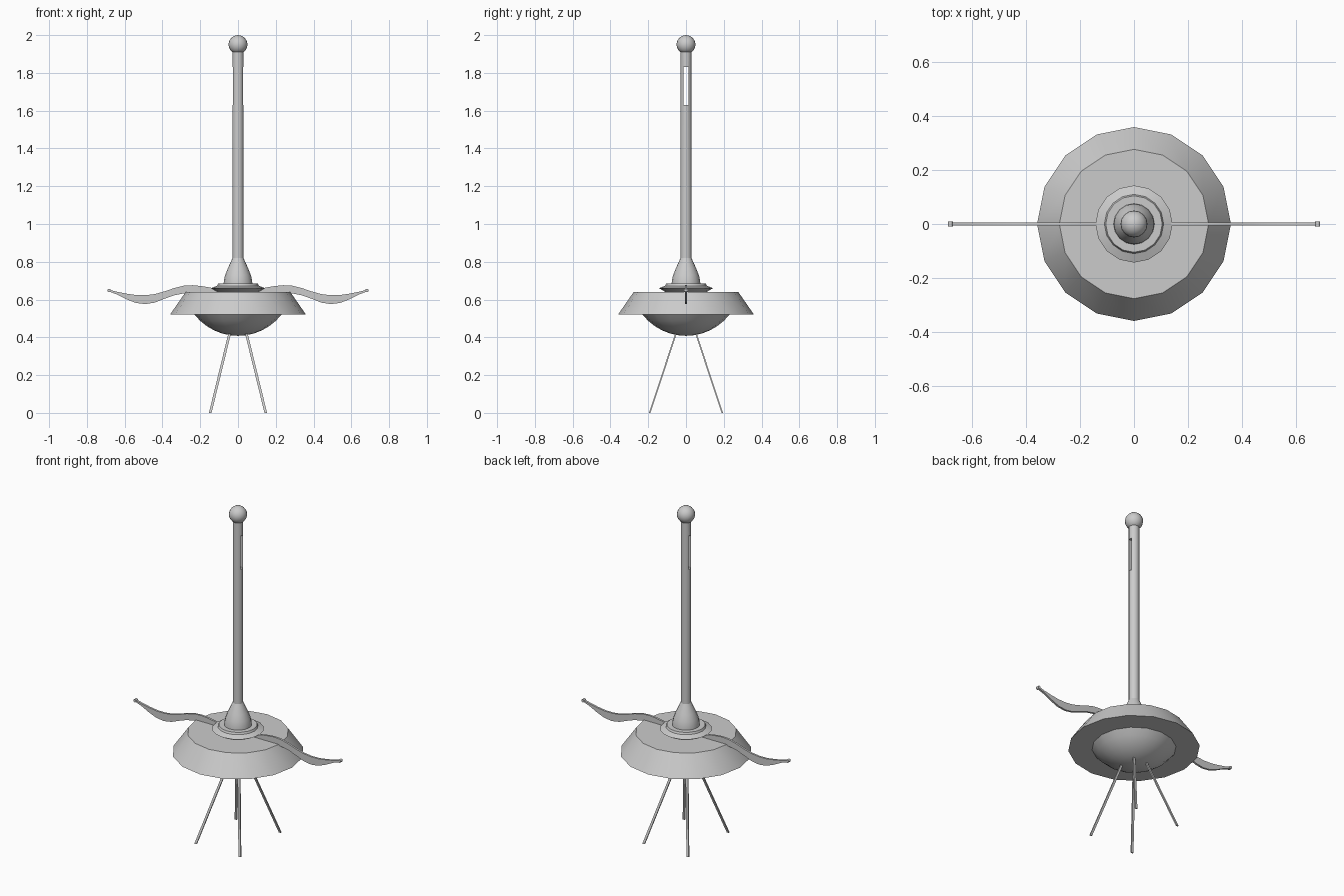
import bpy, bmesh, math
from mathutils import Vector

if "Cube" in bpy.data.objects:
    bpy.data.objects.remove(bpy.data.objects["Cube"])


def make_object(name, bm, smooth=True):
    bmesh.ops.remove_doubles(bm, verts=bm.verts, dist=1e-5)
    bmesh.ops.recalc_face_normals(bm, faces=bm.faces)
    mesh = bpy.data.meshes.new(name)
    bm.to_mesh(mesh)
    bm.free()
    obj = bpy.data.objects.new(name, mesh)
    bpy.context.collection.objects.link(obj)
    bpy.ops.object.select_all(action='DESELECT')
    obj.select_set(True)
    bpy.context.view_layer.objects.active = obj
    if smooth:
        bpy.ops.object.shade_smooth_by_angle(angle=math.radians(32))
    return obj


def lathe(name, profile, sides=16):
    """Revolve (radius, z) points around the z axis."""
    bm = bmesh.new()
    verts = [bm.verts.new((r, 0, z)) for r, z in profile]
    edges = [bm.edges.new(pair) for pair in zip(verts, verts[1:])]
    bmesh.ops.spin(bm, geom=verts + edges, cent=(0, 0, 0), axis=(0, 0, 1),
                   angle=math.tau, steps=sides, use_duplicate=False)
    return make_object(name, bm)


def prism(name, bottom, top, hx, hy):
    """Rectangular bar between two points with level ends."""
    bm = bmesh.new()
    bmesh.ops.create_cube(bm, size=2)
    for v in bm.verts:
        c = Vector(top if v.co.z > 0 else bottom)
        v.co = c + Vector((v.co.x * hx, v.co.y * hy, 0))
    return make_object(name, bm, False)


# Saucer body with flat top and underside
lathe("saucer_body", [(0, 0.64), (0.277, 0.64), (0.36, 0.52), (0.22, 0.52), (0, 0.52)])

# Shallow dome beneath the saucer (spherical cap)
rim, depth = 0.23, 0.112
R = (rim**2 + depth**2) / (2 * depth)
half = math.asin(rim / R)
lathe("belly_dome", [(R * math.sin(half * i / 6), 0.408 + R - R * math.cos(half * i / 6))
                     for i in range(7)])

# Flared collar ring on top of the saucer
lathe("collar_ring", [(0, 0.635), (0.10, 0.635), (0.143, 0.66), (0.11, 0.673),
                      (0.105, 0.685), (0, 0.685)])

# Bell-shaped mast foot
lathe("mast_foot", [(0, 0.68), (0.076, 0.68), (0.075, 0.70), (0.068, 0.73),
                    (0.054, 0.765), (0.038, 0.80), (0.029, 0.82), (0, 0.82)])

# Tall mast with a slot cut through it sideways
mast = lathe("mast", [(0, 0.75), (0.029, 0.75), (0.029, 1.925), (0, 1.925)])
cutter = prism("slot_cutter", (0, 0, 1.63), (0, 0, 1.83), 0.1, 0.012)
cut = mast.modifiers.new("slot", 'BOOLEAN')
cut.operation = 'DIFFERENCE'
cut.object = cutter
cut.solver = 'EXACT'
bpy.context.view_layer.objects.active = mast
bpy.ops.object.modifier_apply(modifier=cut.name)
bpy.data.objects.remove(cutter)

# Ball on the mast tip
bm = bmesh.new()
bmesh.ops.create_uvsphere(bm, u_segments=16, v_segments=12, radius=0.05)
bmesh.ops.translate(bm, verts=bm.verts, vec=(0, 0, 1.95))
make_object("mast_ball", bm)

# Wavy side arms: (x, lower z, upper z)
stations = [(0.09, 0.64, 0.655), (0.14, 0.637, 0.662), (0.19, 0.635, 0.671),
            (0.24, 0.634, 0.676), (0.29, 0.632, 0.673), (0.34, 0.622, 0.66),
            (0.39, 0.604, 0.643), (0.44, 0.584, 0.629), (0.49, 0.576, 0.623),
            (0.54, 0.582, 0.624), (0.59, 0.602, 0.631), (0.64, 0.627, 0.641),
            (0.685, 0.643, 0.653)]
for side, sx in (("left", -1), ("right", 1)):
    bm = bmesh.new()
    outline = [(x, hi) for x, lo, hi in stations] + [(x, lo) for x, lo, hi in stations[::-1]]
    n, count = len(stations), len(outline)
    front, back = ([bm.verts.new((sx * x, y, z)) for x, z in outline] for y in (-0.006, 0.006))
    for i in range(count):
        j = (i + 1) % count
        bm.faces.new((front[i], front[j], back[j], back[i]))
    for i in range(n - 1):
        for s in (front, back):
            bm.faces.new((s[i], s[i + 1], s[count - 2 - i], s[count - 1 - i]))
    make_object(side + "_arm", bm)

    # Small round pin at the arm end
    pin = lathe(side + "_arm_pin", [(0, -0.01), (0.009, -0.01), (0.009, 0.01), (0, 0.01)], 12)
    pin.rotation_euler.x = math.pi / 2
    pin.location = (sx * 0.682, 0, 0.648)

    # Splayed thin legs
    for end, sy in (("front", -1), ("back", 1)):
        prism(f"{end}_{side}_leg", (sx * 0.147, sy * 0.192, 0),
              (sx * 0.037, sy * 0.043, 0.45), 0.007, 0.004)
